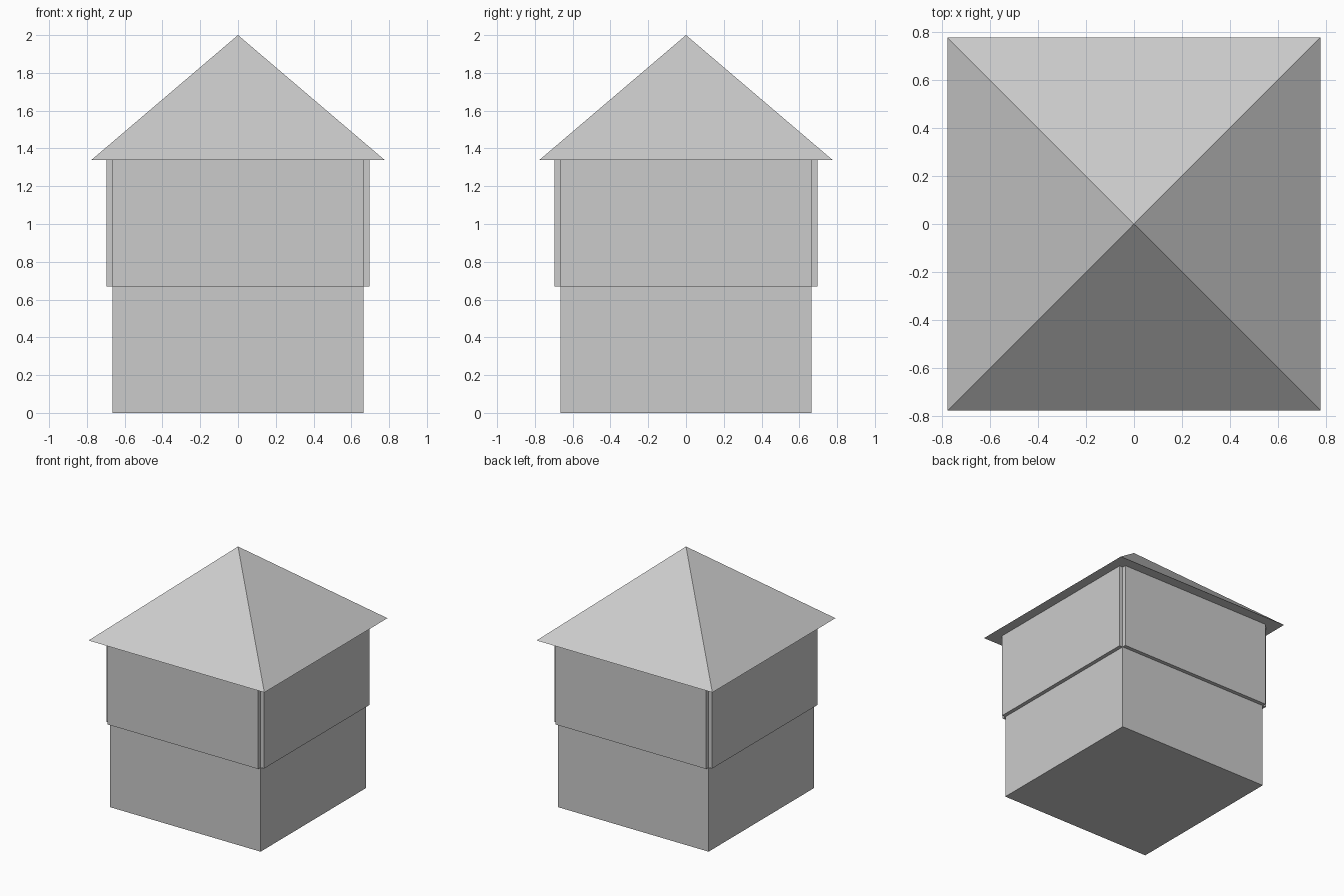
import bpy
import bmesh
from math import radians
from mathutils import Matrix, Vector

cube = bpy.data.objects.get("Cube")
if cube:
    bpy.data.objects.remove(cube, do_unlink=True)

BODY = 0.665      # half width of the walls
PANEL_OUT = 0.695  # outer face of the cladding panels
EAVES = 0.775     # half width of the roof
MID, TOP, PEAK = 0.67, 1.34, 2.0

grey = bpy.data.materials.new("light grey")
grey.use_nodes = True
colour = (0.6, 0.6, 0.6, 1)
grey.diffuse_color = colour
grey.node_tree.nodes["Principled BSDF"].inputs["Base Color"].default_value = colour


def add_object(name, bm):
    mesh = bpy.data.meshes.new(name)
    bm.to_mesh(mesh)
    bm.free()
    mesh.materials.append(grey)
    obj = bpy.data.objects.new(name, mesh)
    bpy.context.collection.objects.link(obj)
    return obj


def box(name, low, high):
    low, high = Vector(low), Vector(high)
    bm = bmesh.new()
    place = Matrix.Translation((low + high) / 2) @ Matrix.Diagonal((*(high - low), 1))
    bmesh.ops.create_cube(bm, size=1, matrix=place)
    return add_object(name, bm)


# Square body
box("body", (-BODY, -BODY, 0), (BODY, BODY, TOP))

# One raised panel on the upper half of each wall
for i, side in enumerate(("front", "left", "back", "right")):
    panel = box(side + "_upper_panel", (-BODY, -PANEL_OUT, MID), (BODY, -BODY, TOP))
    panel.data.transform(Matrix.Rotation(radians(90 * i), 4, "Z"))

# Pyramid roof with a flat underside
bm = bmesh.new()
place = Matrix.Translation((0, 0, (TOP + PEAK) / 2)) @ Matrix.Rotation(radians(45), 4, "Z")
bmesh.ops.create_cone(bm, cap_ends=True, segments=4, radius1=EAVES * 2 ** 0.5,
                      radius2=0, depth=PEAK - TOP, matrix=place)
bmesh.ops.remove_doubles(bm, verts=bm.verts, dist=0.0001)
add_object("roof", bm)
